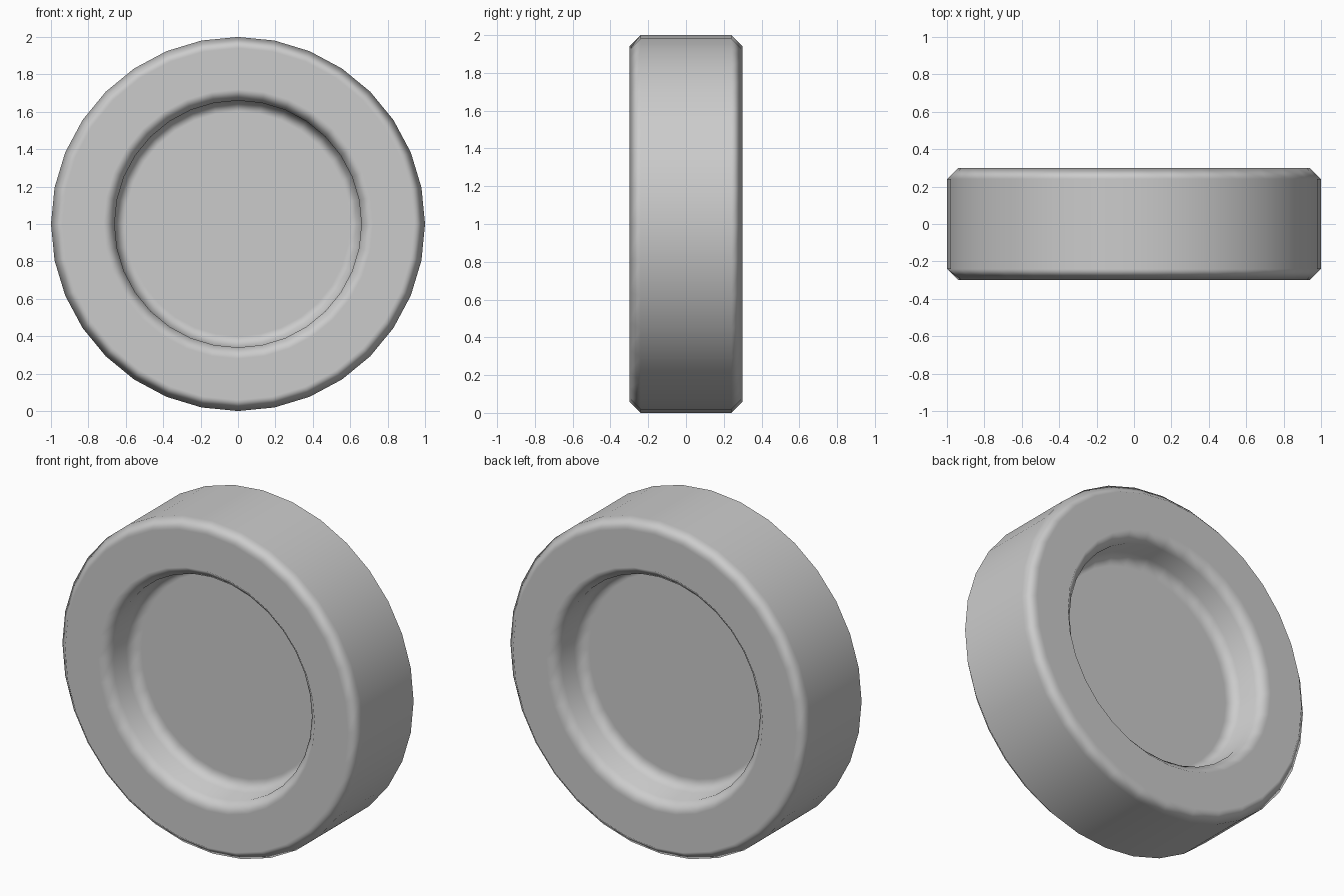
import bpy, bmesh
from math import pi, cos, sin

if "Cube" in bpy.data.objects:
    bpy.data.objects.remove(bpy.data.objects["Cube"])

SIDES = 32
FLOOR = -0.06   # y of the recess floor on the front side
C = 0.06        # chamfer width

# Half profile (radius, y) from the edge of the recess floor to the tread edge
half = [(0.66 - C, FLOOR), (0.66, FLOOR - C), (0.66, -0.30 + C), (0.66 + C, -0.30),
        (1.00 - C, -0.30), (1.00, -0.30 + C)]
profile = half + [(r, -y) for r, y in reversed(half)]

# Lathe the profile about the y axis
bm = bmesh.new()
rings = [[bm.verts.new((r * cos(2 * pi * i / SIDES), y, 1 + r * sin(2 * pi * i / SIDES)))
          for i in range(SIDES)] for r, y in profile]
for a, b in zip(rings, rings[1:]):
    for i in range(SIDES):
        j = (i + 1) % SIDES
        bm.faces.new((a[i], a[j], b[j], b[i]))

# Flat recess floors on both sides
bm.faces.new(rings[0])
bm.faces.new(rings[-1])
bmesh.ops.recalc_face_normals(bm, faces=bm.faces)
for f in bm.faces:
    f.smooth = True

mesh = bpy.data.meshes.new("wheel")
bm.to_mesh(mesh)
bm.free()
wheel = bpy.data.objects.new("wheel", mesh)
bpy.context.collection.objects.link(wheel)

# Keep the large faces flat while the chamfers shade softly
wn = wheel.modifiers.new("weighted_normals", 'WEIGHTED_NORMAL')
wn.weight = 100
wn.keep_sharp = True
